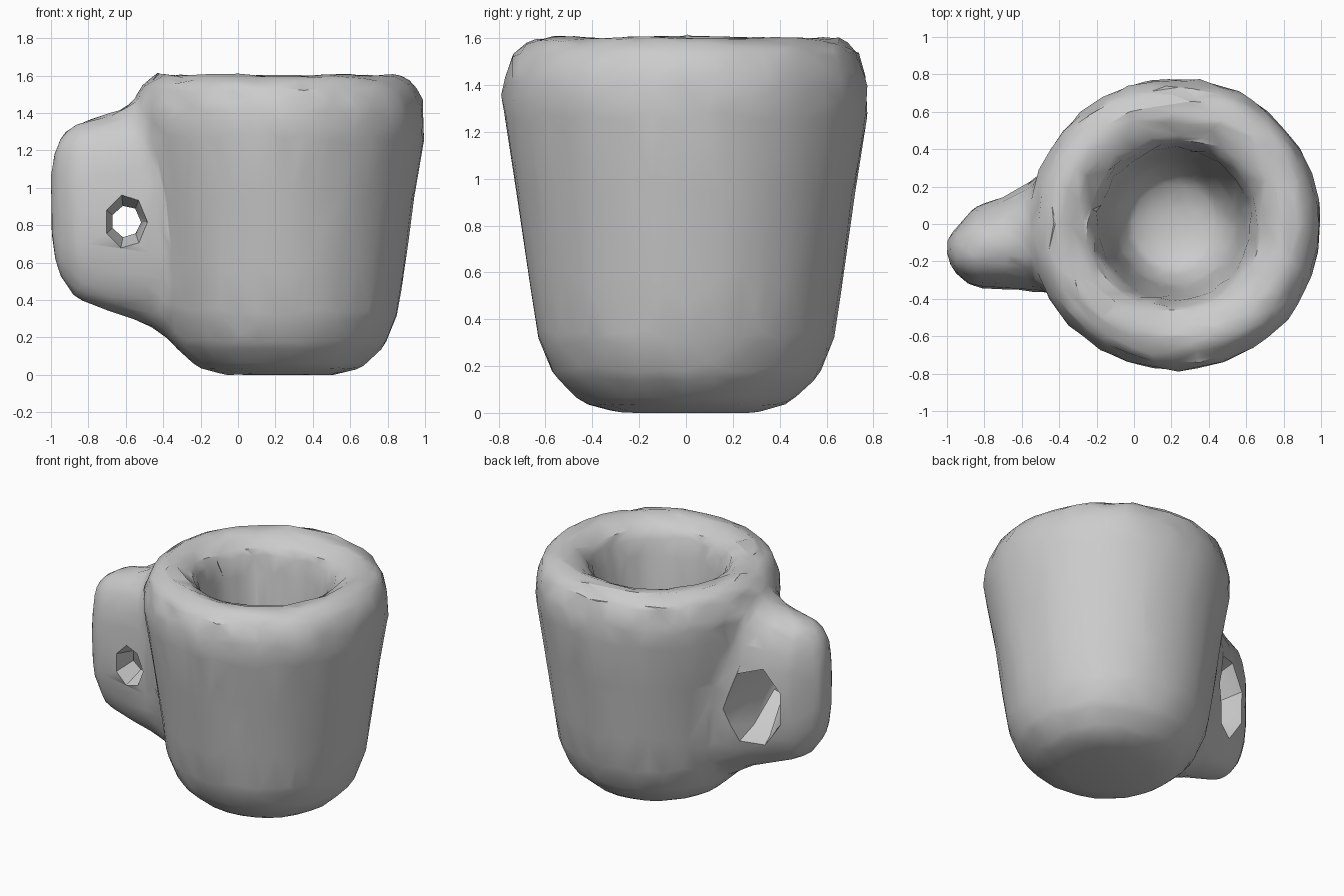
import bpy, bmesh, math, random
from mathutils import Vector

random.seed(4)
if "Cube" in bpy.data.objects:
    bpy.data.objects.remove(bpy.data.objects["Cube"])

clay = bpy.data.materials.new("plain_grey")
clay.use_nodes = True
grey = (0.6, 0.6, 0.6, 1)
clay.diffuse_color = grey
clay.node_tree.nodes["Principled BSDF"].inputs["Base Color"].default_value = grey


def loft(name, rings):
    """Skin a list of closed rings and cap both ends."""
    bm = bmesh.new()
    loops = [[bm.verts.new(p) for p in ring] for ring in rings]
    n = len(loops[0])
    for a, b in zip(loops, loops[1:]):
        for i in range(n):
            j = (i + 1) % n
            bm.faces.new((a[i], a[j], b[j], b[i]))
    bm.faces.new(loops[0])
    bm.faces.new(loops[-1])
    bmesh.ops.recalc_face_normals(bm, faces=bm.faces)
    mesh = bpy.data.meshes.new(name)
    bm.to_mesh(mesh)
    bm.free()
    obj = bpy.data.objects.new(name, mesh)
    bpy.context.collection.objects.link(obj)
    return obj


def oval(n, power=1.0):
    """Unit ring; a power below one squares it off."""
    for i in range(n):
        a = 2 * math.pi * i / n
        c, s = math.cos(a), math.sin(a)
        yield math.copysign(abs(c) ** power, c), math.copysign(abs(s) ** power, s)


# Cup: outer wall, thick rim, narrow tapering bowl (radius, height)
profile = [(0.30, 0.0), (0.44, 0.04), (0.57, 0.16), (0.635, 0.32), (0.67, 0.55),
           (0.725, 0.95), (0.78, 1.28), (0.782, 1.42), (0.735, 1.55), (0.64, 1.61),
           (0.55, 1.59), (0.45, 1.53), (0.41, 1.38), (0.37, 1.0), (0.33, 0.65),
           (0.25, 0.46), (0.10, 0.4)]
cup = loft("mug", [[(0.22 + r * c, r * s, z) for c, s in oval(36)] for r, z in profile])

# Handle: rounded sections growing towards the cup (x, y from/to, z from/to)
sections = [(-1.0, -0.19, -0.08, 0.72, 1.12), (-0.96, -0.26, -0.03, 0.54, 1.27),
            (-0.86, -0.34, 0.09, 0.40, 1.35), (-0.70, -0.35, 0.15, 0.34, 1.39),
            (-0.57, -0.36, 0.22, 0.30, 1.45), (-0.46, -0.37, 0.30, 0.25, 1.56),
            (-0.36, -0.33, 0.28, 0.18, 1.52), (-0.28, -0.28, 0.25, 0.13, 1.4)]
handle = loft("handle", [
    [(x, (y0 + y1) / 2 + (y1 - y0) / 2 * c, (z0 + z1) / 2 + (z1 - z0) / 2 * s)
     for c, s in oval(24, 0.78)] for x, y0, y1, z0, z1 in sections])

# Finger hole: narrow in front, flaring at the back (x, y, z, half width, half height)
flare = [(-0.6, -0.6, 0.82, 0.13, 0.17), (-0.6, -0.33, 0.82, 0.11, 0.14),
         (-0.6, -0.2, 0.82, 0.08, 0.085), (-0.65, 0.04, 0.8, 0.15, 0.25),
         (-0.68, 0.3, 0.78, 0.2, 0.34)]
hole = loft("finger_hole_cutter", [
    [(x + w * c, y, z + h * s) for c, s in oval(7)] for x, y, z, w, h in flare])
hole.hide_render = True


def modify(obj, kind, **settings):
    mod = obj.modifiers.new(kind.lower(), kind)
    for key, value in settings.items():
        setattr(mod, key, value)


def bake(obj):
    bpy.context.view_layer.update()
    ev = obj.evaluated_get(bpy.context.evaluated_depsgraph_get())
    mesh = bpy.data.meshes.new_from_object(ev)
    obj.modifiers.clear()
    obj.data = mesh


# Fuse cup and handle into one soft body, then cut the hole
modify(cup, "BOOLEAN", operation="UNION", object=handle, solver="EXACT")
modify(cup, "REMESH", mode="VOXEL", voxel_size=0.035)
modify(cup, "SMOOTH", factor=0.5, iterations=5)
modify(cup, "BOOLEAN", operation="DIFFERENCE", object=hole, solver="EXACT")
bake(cup)

# Hand-pressed unevenness, then coarse facets
modify(cup, "DECIMATE", ratio=0.08)
bake(cup)
for v in cup.data.vertices:
    amount = 0.01 if v.co.z > 1.35 else 0.003
    v.co += Vector([random.uniform(-amount, amount) for _ in range(3)])
    v.co.z = max(v.co.z, 0)

for helper in (handle, hole):
    bpy.data.objects.remove(helper)

cup.data.materials.clear()
cup.data.materials.append(clay)
for p in cup.data.polygons:
    p.material_index = 0
bpy.ops.object.select_all(action="DESELECT")
cup.select_set(True)
bpy.context.view_layer.objects.active = cup
bpy.ops.object.shade_smooth_by_angle(angle=math.radians(35))
